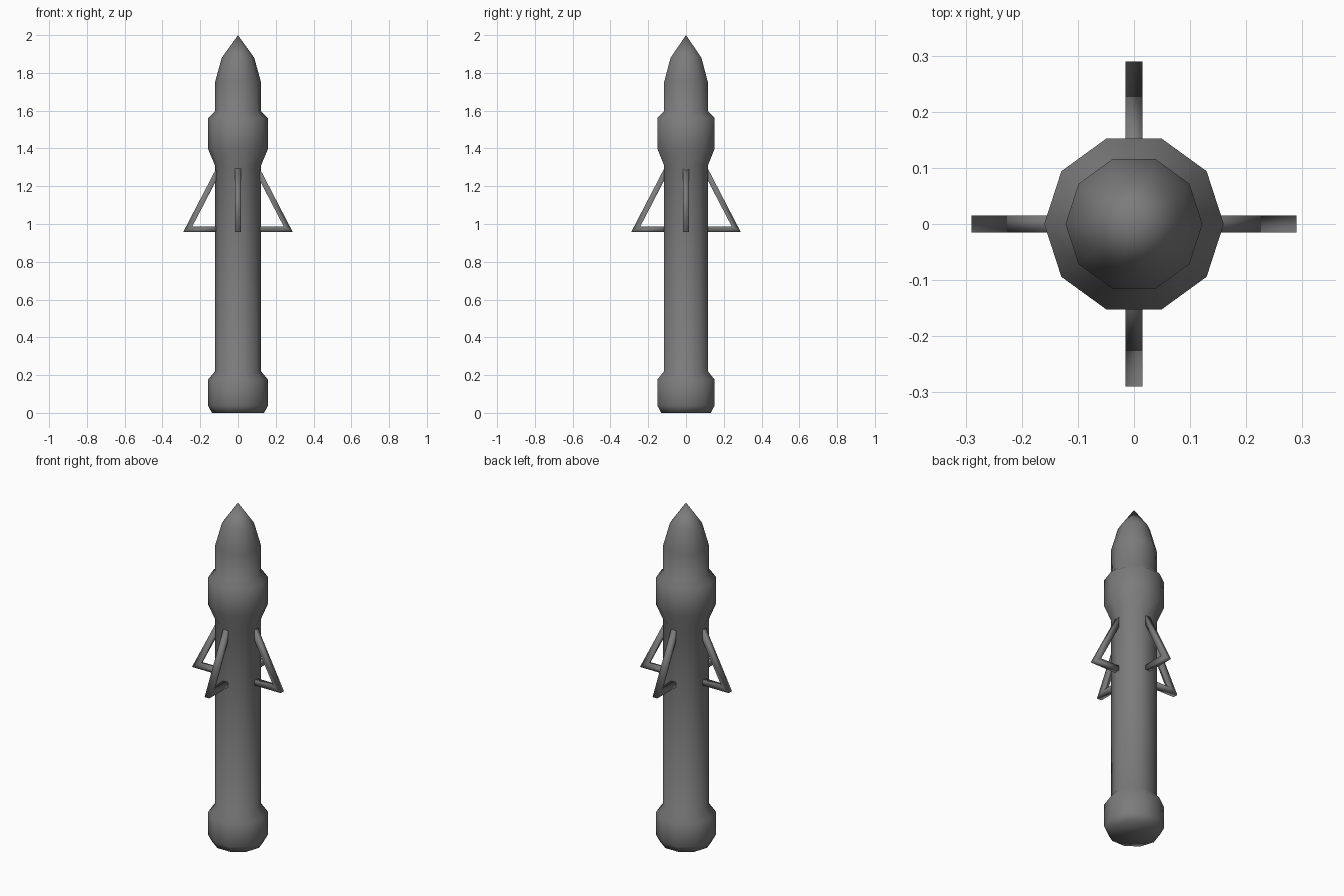
import bpy, bmesh
from math import cos, sin, pi, tau
from mathutils import Vector

if "Cube" in bpy.data.objects:
    bpy.data.objects.remove(bpy.data.objects["Cube"])

# Dark grey finish for every part
dark = bpy.data.materials.new("dark_grey")
dark.diffuse_color = (0.2, 0.2, 0.2, 1)
dark.use_nodes = True
dark.node_tree.nodes["Principled BSDF"].inputs["Base Color"].default_value = dark.diffuse_color


def loft(name, rings, cap_end=True):
    """Skin a list of equal-length point rings; a one-point ring makes a tip."""
    bm = bmesh.new()
    loops = [[bm.verts.new(p) for p in ring] for ring in rings]
    for a, b in zip(loops, loops[1:]):
        n = len(a)
        for i in range(n):
            j = (i + 1) % n
            if len(b) == 1:
                bm.faces.new((a[i], a[j], b[0]))
            else:
                bm.faces.new((a[i], a[j], b[j], b[i]))
    bm.faces.new(loops[0][::-1])
    if cap_end:
        bm.faces.new(loops[-1])
    bmesh.ops.recalc_face_normals(bm, faces=bm.faces)
    for f in bm.faces:
        f.smooth = True
    mesh = bpy.data.meshes.new(name)
    bm.to_mesh(mesh)
    bm.free()
    mesh.materials.append(dark)
    ob = bpy.data.objects.new(name, mesh)
    bpy.context.collection.objects.link(ob)
    return ob


# Ten-sided lathed body: base collar, shaft, upper collar, pointed nose
SIDES = 10
profile = [(0.138, 0), (0.16, 0.04), (0.16, 0.175), (0.122, 0.22),
           (0.122, 1.31), (0.16, 1.40), (0.16, 1.56), (0.122, 1.597),
           (0.122, 1.75), (0.086, 1.88)]
rings = [[(r * cos(tau * i / SIDES), r * sin(tau * i / SIDES), z)
          for i in range(SIDES)] for r, z in profile]
loft("body", rings + [[(0, 0, 2.0)]], cap_end=False)

# Four bent square-section fin bars, mitred at the outer corner
HALF_W, HALF_T = 0.0155, 0.0145
corner = Vector((0.2655, 0, 0.973))
low_end = Vector((0.10, 0, 0.973))
top_end = Vector((0.10, 0, 1.292))
n_low = Vector((0, 0, -1))
d = (top_end - corner).normalized()
n_top = Vector((d.z, 0, -d.x))
mitre = (n_low + n_top) / (1 + n_low.dot(n_top))
side = Vector((0, 1, 0))


def square(centre, normal):
    return [centre + side * HALF_W * s + normal * HALF_T * t
            for s, t in ((1, 1), (-1, 1), (-1, -1), (1, -1))]


names = ["right_fin", "back_fin", "left_fin", "front_fin"]
for q, name in enumerate(names):
    fin = loft(name, [square(low_end, n_low), square(corner, mitre),
                      square(top_end, n_top)])
    fin.rotation_euler.z = q * pi / 2
